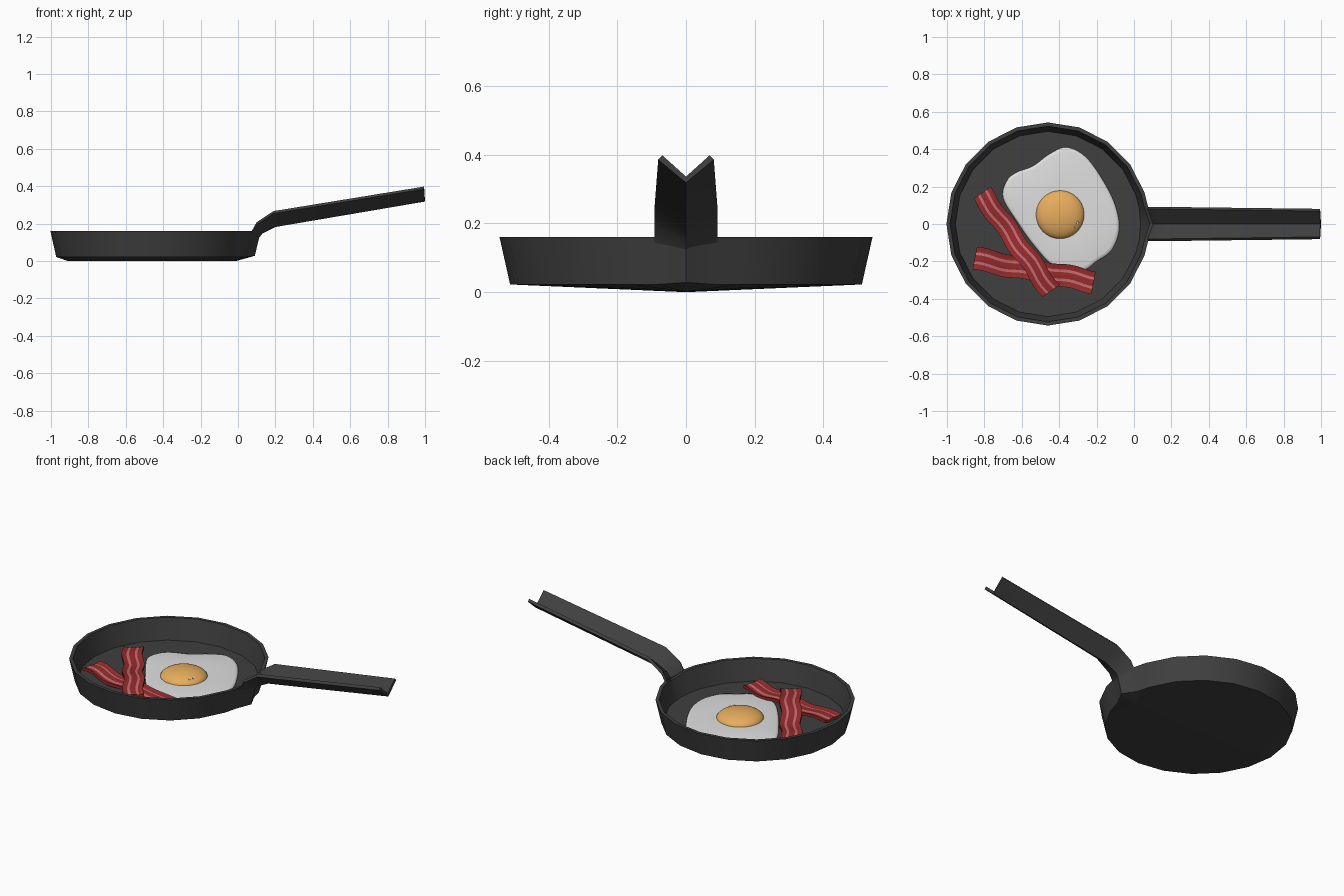
import bpy, math
from mathutils import Vector

if "Cube" in bpy.data.objects:
    bpy.data.objects.remove(bpy.data.objects["Cube"])


def material(name, rgb):
    m = bpy.data.materials.new(name)
    m.diffuse_color = (*rgb, 1)
    m.use_nodes = True
    m.node_tree.nodes["Principled BSDF"].inputs["Base Color"].default_value = m.diffuse_color
    return m


IRON = material("cast iron", (0.05, 0.05, 0.05))
WHITE = material("egg white", (0.74, 0.74, 0.74))
YELLOW = material("yolk yellow", (0.86, 0.45, 0.12))
RED = material("bacon red", (0.30, 0.025, 0.025))
PINK = material("bacon pink", (0.58, 0.14, 0.16))
GLINT = material("glint white", (0.95, 0.93, 0.88))


def loft(name, rings, mats, angle=30, paint=None):
    """Skin closed rings of equal length and cap both ends."""
    n = len(rings[0])
    verts = [p for r in rings for p in r]
    faces, tags = [], []
    for i in range(len(rings) - 1):
        for j in range(n):
            k = (j + 1) % n
            faces.append((i * n + j, i * n + k, (i + 1) * n + k, (i + 1) * n + j))
            tags.append(paint(j) if paint else 0)
    last = (len(rings) - 1) * n
    faces += [tuple(reversed(range(n))), tuple(range(last, last + n))]
    tags += [0, 0]
    me = bpy.data.meshes.new(name)
    me.from_pydata(verts, [], faces)
    for m in mats:
        me.materials.append(m)
    for p, t in zip(me.polygons, tags):
        p.material_index = t
    ob = bpy.data.objects.new(name, me)
    bpy.context.collection.objects.link(ob)
    finish(ob, angle)
    return ob


def finish(ob, angle):
    bpy.ops.object.select_all(action='DESELECT')
    ob.select_set(True)
    bpy.context.view_layer.objects.active = ob
    bpy.ops.object.mode_set(mode='EDIT')
    bpy.ops.mesh.select_all(action='SELECT')
    bpy.ops.mesh.normals_make_consistent(inside=False)
    bpy.ops.object.mode_set(mode='OBJECT')
    bpy.ops.object.shade_smooth_by_angle(angle=math.radians(angle))


# Pan bowl: 20 sides, with a spout-like fold where the handle grows out
CX = -0.46
ANGLES = sorted([i * 18 for i in range(20)] + [9.7, 350.3])


def pan_ring(rx, ry, z, spout=None):
    ring = []
    for a in ANGLES:
        r = math.radians(a)
        p = (CX + rx * math.cos(r), ry * math.sin(r), z)
        ring.append((spout[0], 0, spout[1]) if spout and a == 0 else p)
    return ring


loft("pan", [
    pan_ring(0.45, 0.01, 0.0),
    pan_ring(0.512, 0.512, 0.022, (0.09, 0.028)),
    pan_ring(0.543, 0.543, 0.16, (0.113, 0.125)),
    pan_ring(0.523, 0.523, 0.16, (0.085, 0.13)),
    pan_ring(0.495, 0.495, 0.036),
], [IRON])

# Handle: V-shaped trough; edge x, edge z, half width, crease x, crease z
sections = []
for ex, ez, w, cx, cz in [(0.072, 0.158, 0.092, 0.106, 0.115),
                          (0.10, 0.208, 0.092, 0.13, 0.147),
                          (0.19, 0.267, 0.091, 0.20, 0.182),
                          (0.995, 0.398, 0.081, 1.0, 0.318)]:
    sections.append([(ex, -w + 0.012, ez), (ex, -w, ez - 0.013), (cx, 0, cz),
                     (ex, w, ez - 0.013), (ex, w - 0.012, ez), (cx - 0.004, 0, cz + 0.018)])
loft("handle", sections, [IRON], 25)

# Egg white: smooth closed outline with a softly rounded rim
outline = [(-.36, .41), (-.26, .36), (-.17, .24), (-.10, .10), (-.08, -.03),
           (-.12, -.14), (-.20, -.20), (-.28, -.25), (-.42, -.23), (-.53, -.12),
           (-.63, .02), (-.70, .14), (-.68, .23), (-.63, .275), (-.54, .31), (-.45, .375)]
pts = [Vector((x, y, 0)) for x, y in outline]
smooth = []
for i in range(len(pts)):
    a, b, c, d = (pts[(i + k) % len(pts)] for k in (-1, 0, 1, 2))
    for s in range(5):
        t = s / 5
        smooth.append(0.5 * (2 * b + (c - a) * t + (2 * a - 5 * b + 4 * c - d) * t * t
                             + (3 * b - a - 3 * c + d) * t ** 3))
mid = Vector((-.38, .06, 0))
loft("egg_white", [[mid + (p - mid) * s + Vector((0, 0, z)) for p in smooth]
                   for s, z in [(0.99, 0.034), (1.0, 0.040), (0.985, 0.046), (0.94, 0.049),
                                (0.5, 0.051)]], [WHITE], 60)


# Yolk dome
YC, YR, YH = Vector((-0.395, 0.05, 0.045)), 0.13, 0.052
dome = []
for k in range(10):
    e = math.radians(k * 88 / 9)
    dome.append([YC + Vector((YR * math.cos(e) * math.cos(t), YR * math.cos(e) * math.sin(t),
                              YH * math.sin(e)))
                 for t in (2 * math.pi * i / 40 for i in range(40))])
loft("yolk", dome, [YELLOW], 60)

# Small glints lying on the yolk
for i, (dx, dy, size) in enumerate([(0.093, -0.042, 0.007), (0.083, -0.065, 0.006)]):
    z = YH * math.sqrt(1 - (dx * dx + dy * dy) / YR ** 2)
    bpy.ops.mesh.primitive_uv_sphere_add(segments=10, ring_count=6, radius=size,
                                         location=YC + Vector((dx, dy, z)))
    g = bpy.context.object
    g.name = f"yolk_glint_{i + 1}"
    g.scale.z = 0.5
    g.data.materials.append(GLINT)
    bpy.ops.object.shade_smooth_by_angle(angle=math.radians(60))


# Bacon: wavy striped strips, two pink bands in each
def bacon(name, start, end, width, height, phase):
    a, b = Vector((*start, 0)), Vector((*end, 0))
    along = (b - a).normalized()
    side = Vector((-along.y, along.x, 0))
    cols = [0, 0.24, 0.36, 0.64, 0.76, 1]
    rings = []
    for i in range(25):
        t = i / 24
        wob = 0.006 * math.sin(t * 17 + phase)
        z = height(t)
        top, low = [], []
        for c in cols:
            bump = 0.004 * math.cos((c - 0.5) * 4 * math.pi)
            p = a.lerp(b, t) + side * ((c - 0.5) * width + wob)
            top.append(p + Vector((0, 0, z + 0.009 + bump)))
            low.append(p + Vector((0, 0, z - 0.009 + bump)))
        rings.append(top + low[::-1])
    stripes = (1, 3, 7, 9)
    loft(name, rings, [RED, PINK], 40, lambda j: 1 if j in stripes else 0)


def bump(t, centre, spread):
    return math.exp(-((t - centre) / spread) ** 2)


bacon("bacon_under", (-0.852, -0.185), (-0.215, -0.31), 0.122,
      lambda t: 0.058 + 0.016 * bump(t, 0, 0.2) + 0.006 * math.sin(t * 14), 0.5)
bacon("bacon_over", (-0.815, 0.165), (-0.443, -0.358), 0.112,
      lambda t: 0.060 + 0.030 * bump(t, 0.77, 0.2) + 0.005 * math.sin(t * 14), 2.0)
